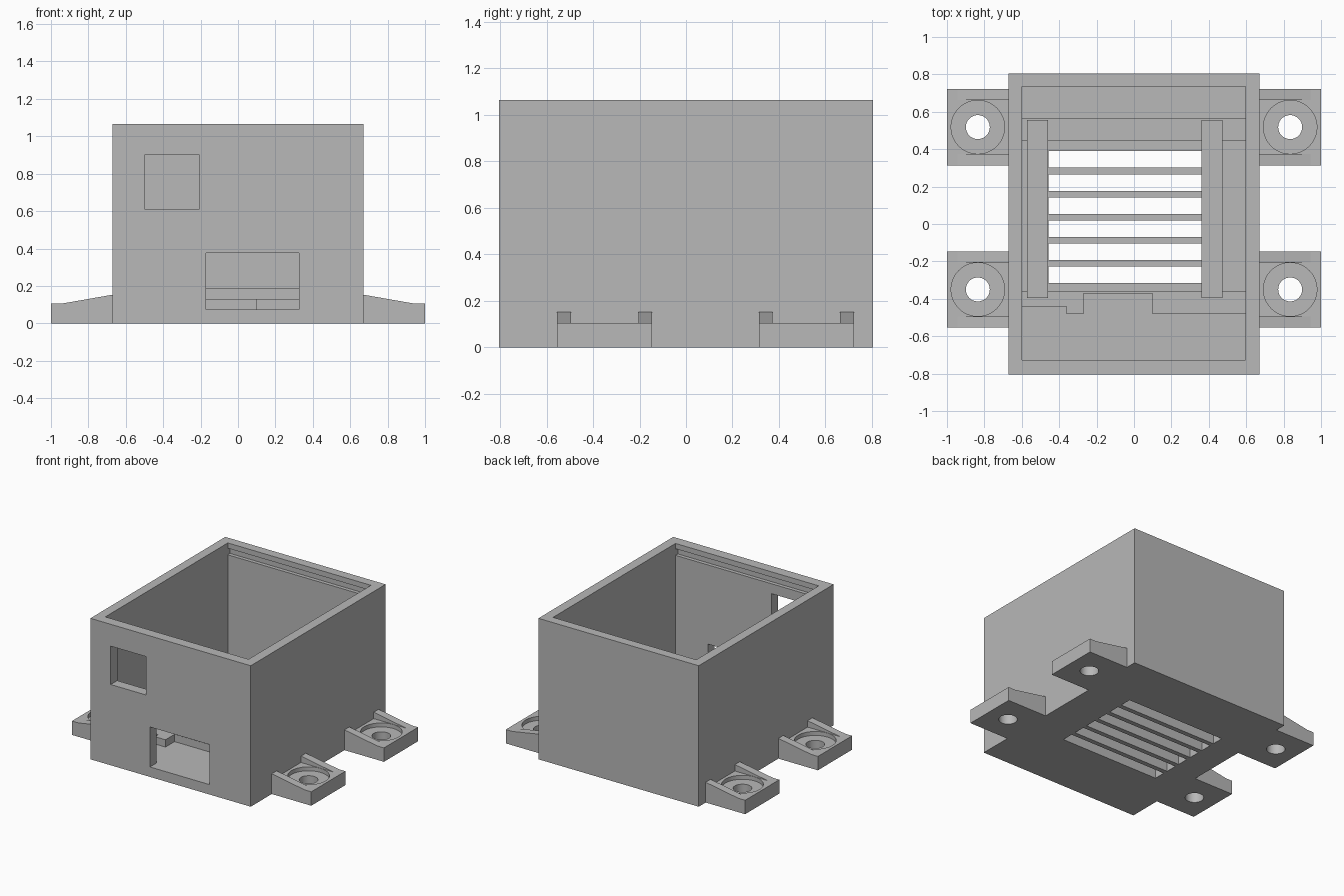
import bpy
import bmesh
from mathutils import Matrix, Vector

old = bpy.data.objects.get("Cube")
if old:
    bpy.data.objects.remove(old, do_unlink=True)

# Single grey plastic
grey = bpy.data.materials.new("grey plastic")
grey.use_nodes = True
grey.diffuse_color = (0.48, 0.48, 0.48, 1)
grey.node_tree.nodes["Principled BSDF"].inputs["Base Color"].default_value = grey.diffuse_color


def finish(name, bm):
    bmesh.ops.recalc_face_normals(bm, faces=bm.faces)
    mesh = bpy.data.meshes.new(name)
    bm.to_mesh(mesh)
    bm.free()
    mesh.materials.append(grey)
    obj = bpy.data.objects.new(name, mesh)
    bpy.context.collection.objects.link(obj)
    return obj


def box(name, xs, ys, zs):
    """Box spanning the given x, y and z ranges."""
    lo, hi = (Vector(p) for p in zip(xs, ys, zs))
    bm = bmesh.new()
    place = Matrix.Translation((lo + hi) / 2) @ Matrix.Diagonal((*(hi - lo), 1))
    bmesh.ops.create_cube(bm, size=1, matrix=place)
    return finish(name, bm)


def cylinder(name, x, y, radius, zs):
    bm = bmesh.new()
    bmesh.ops.create_cone(bm, cap_ends=True, segments=48, radius1=radius, radius2=radius,
                          depth=zs[1] - zs[0], matrix=Matrix.Translation((x, y, sum(zs) / 2)))
    return finish(name, bm)


def prism(name, points, start, move):
    """Polygon extruded along the move vector."""
    bm = bmesh.new()
    face = bm.faces.new([bm.verts.new(Vector(p) + Vector(start)) for p in points])
    new = bmesh.ops.extrude_face_region(bm, geom=[face])["geom"]
    bmesh.ops.translate(bm, vec=move, verts=[v for v in new if isinstance(v, bmesh.types.BMVert)])
    return finish(name, bm)


def cut(target, cutters):
    """Subtract the cutters one by one, then discard them."""
    bpy.context.view_layer.objects.active = target
    for cutter in cutters:
        cutter.hide_render = True
        mod = target.modifiers.new("cut", 'BOOLEAN')
        mod.operation = 'DIFFERENCE'
        mod.solver = 'EXACT'
        mod.object = cutter
        bpy.ops.object.modifier_apply(modifier=mod.name)
        bpy.data.objects.remove(cutter, do_unlink=True)


# Open-topped housing with lid grooves, two front openings and floor vents
HEIGHT, FLOOR = 1.065, 0.075
housing = box("housing", (-0.67, 0.67), (-0.805, 0.805), (0, HEIGHT))
cutters = [
    box("cavity", (-0.6, 0.597), (-0.727, 0.735), (FLOOR, 1.2)),
    box("lid_groove", (-0.6, 0.597), (-0.755, 0.763), (0.975, 1.025)),
    box("upper_window", (-0.5, -0.207), (-0.9, -0.7), (0.61, 0.9)),
    box("lower_window", (-0.172, 0.327), (-0.9, -0.7), (FLOOR, 0.377)),
]
for i in range(6):
    y = 0.345 - 0.1235 * i
    cutters.append(box("vent", (-0.458, 0.366), (y - 0.044, y + 0.044), (-0.1, 0.2)))
cut(housing, cutters)

# Board supports on the floor
outline = [(-0.62, -0.36), (-0.62, -0.44), (-0.36, -0.44), (-0.36, -0.48), (-0.27, -0.48),
           (-0.27, -0.372), (0.1, -0.372), (0.1, -0.48), (0.62, -0.48), (0.62, -0.36)]
prism("front_support", [(x, y, 0) for x, y in outline], (0, 0, 0.06), (0, 0, 0.07))
box("back_support", (-0.62, 0.62), (0.445, 0.568), (0.06, 0.187))
for name, x in (("left_rail", 0.36), ("right_rail", -0.572)):
    box(name, (x, x + 0.112), (-0.395, 0.555), (0.07, 0.22))

# Four mounting feet with counterbored holes and sloped ribs
for side_name, side in (("left", 1), ("right", -1)):
    for end_name, y in (("front", -0.35), ("back", 0.518)):
        label = f"{end_name}_{side_name}"
        x = side * 0.835
        xs = sorted((side * 0.66, side))
        foot = box(label + "_foot", xs, (y - 0.204, y + 0.204), (0, 0.105))
        cut(foot, [cylinder("counterbore", x, y, 0.143, (0.075, 0.2)),
                   cylinder("screw_hole", x, y, 0.064, (-0.1, 0.2))])
        slope = [(side * px, 0, pz) for px, pz in
                 ((0.66, 0.09), (0.96, 0.09), (0.945, 0.105), (0.67, 0.153), (0.66, 0.153))]
        for rib_name, offset in (("front", -0.204), ("back", 0.145)):
            prism(f"{label}_{rib_name}_rib", slope, (0, y + offset, 0), (0, 0.059, 0))

# Smooth the round holes while keeping edges sharp
bpy.ops.object.select_all(action='DESELECT')
for obj in bpy.context.collection.objects:
    if obj.type == 'MESH' and obj.name.endswith("_foot"):
        obj.select_set(True)
        bpy.context.view_layer.objects.active = obj
bpy.ops.object.shade_smooth_by_angle()
